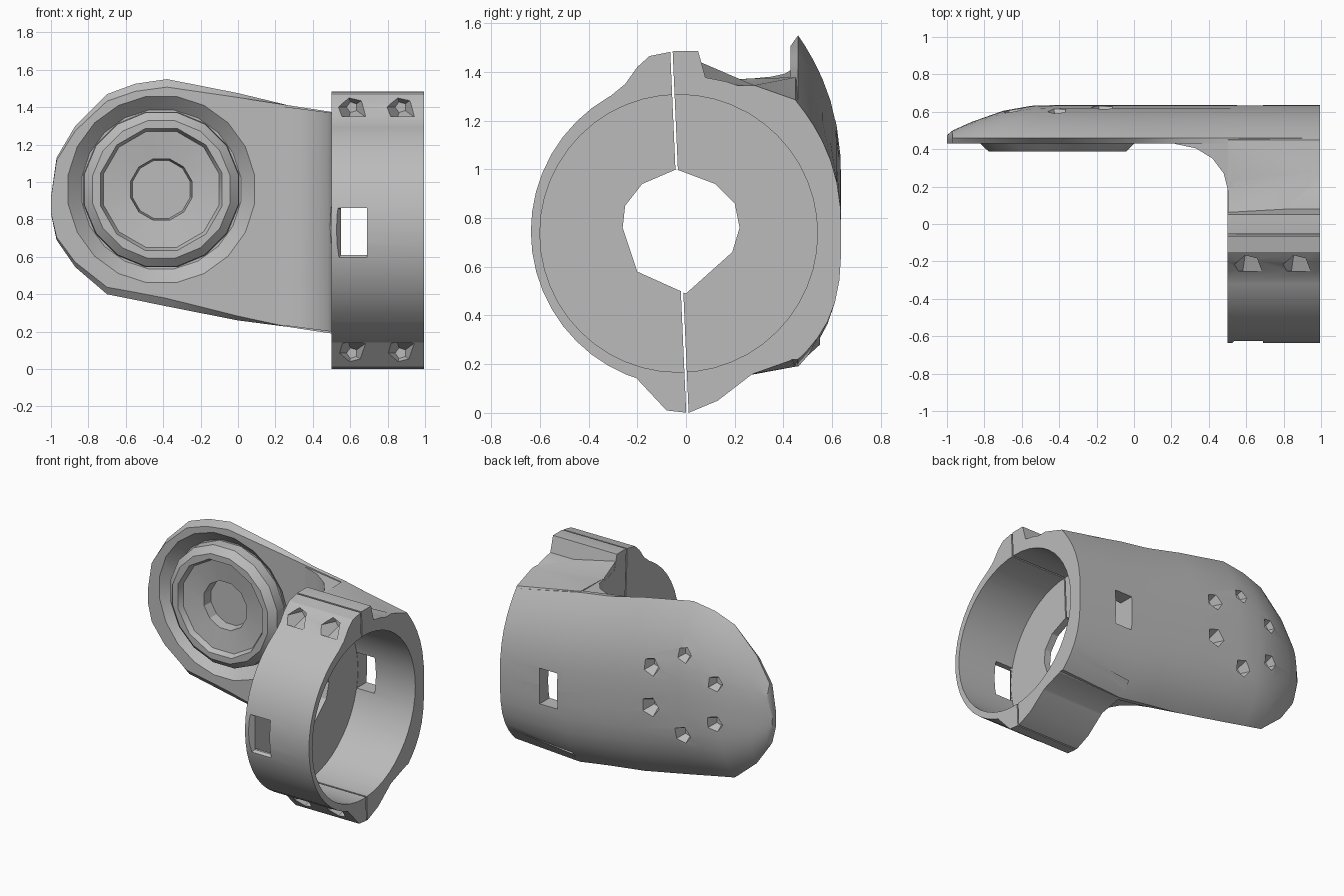
import bpy, bmesh
from math import sin, cos, pi, radians

cube = bpy.data.objects.get("Cube")
if cube:
    bpy.data.objects.remove(cube, do_unlink=True)

grey = bpy.data.materials.new("light grey plastic")
grey.use_nodes = True
COLOUR = (0.5, 0.5, 0.5, 1)
grey.diffuse_color = COLOUR
grey.node_tree.nodes["Principled BSDF"].inputs["Base Color"].default_value = COLOUR


def loft(name, rings):
    """Skin a list of equal-length point rings and cap both ends."""
    bm = bmesh.new()
    rows = [[bm.verts.new(p) for p in ring] for ring in rings]
    n = len(rows[0])
    bm.faces.new(rows[0])
    bm.faces.new(rows[-1])
    for a, b in zip(rows, rows[1:]):
        for i in range(n):
            j = (i + 1) % n
            bm.faces.new((a[i], a[j], b[j], b[i]))
    bmesh.ops.recalc_face_normals(bm, faces=bm.faces)
    mesh = bpy.data.meshes.new(name)
    bm.to_mesh(mesh)
    bm.free()
    mesh.materials.append(grey)
    obj = bpy.data.objects.new(name, mesh)
    bpy.context.collection.objects.link(obj)
    return obj


def prism_x(name, yz, x0, x1):
    return loft(name, [[(x, y, z) for y, z in yz] for x in (x0, x1)])


def box(name, x, y, z):
    return prism_x(name, [(y[0], z[0]), (y[1], z[0]), (y[1], z[1]), (y[0], z[1])], *x)


def lathe_y(name, profile, cx, cz, n):
    """Stack circles of (radius, y) along the y axis."""
    ring = [2 * pi * (i + 0.5) / n for i in range(n)]
    return loft(name, [[(cx + r * cos(a), y, cz + r * sin(a)) for a in ring]
                       for r, y in profile])


def circle(cy, cz, r, n):
    return [(cy + r * cos(2 * pi * i / n), cz + r * sin(2 * pi * i / n)) for i in range(n)]


def combine(target, other, operation):
    mod = target.modifiers.new(operation, 'BOOLEAN')
    mod.operation, mod.solver, mod.object = operation, 'EXACT', other
    bpy.context.view_layer.objects.active = target
    bpy.ops.object.modifier_apply(modifier=mod.name)
    bpy.data.objects.remove(other, do_unlink=True)


def cut(target, other):
    combine(target, other, 'DIFFERENCE')


def join(target, other):
    combine(target, other, 'UNION')


# Clamp ring with bolt lugs, end wall and hub hole
X0, X1 = 0.5, 0.995
TOP_LUG = [(-0.36, 1.26), (-0.25, 1.35), (-0.2, 1.42), (-0.15, 1.465), (-0.05, 1.485),
           (0.05, 1.485), (0.09, 1.34), (0.12, 1.25), (0, 1.15)]
LOW_LUG = [(-0.4, 0.25), (-0.22, 0.16), (-0.08, 0.01), (0.01, 0), (0.13, 0.05),
           (0.26, 0.15), (0.4, 0.25), (0, 0.35)]
HUB = [(-0.04, 1), (0.12, 0.94), (0.2, 0.86), (0.22, 0.76), (0.19, 0.66), (0, 0.49),
       (-0.2, 0.58), (-0.26, 0.76), (-0.25, 0.85), (-0.18, 0.94)]


def clamp_ring(name):
    ring = prism_x(name, circle(0, 0.745, 0.637, 48), X0, X1)
    for lug in (TOP_LUG, LOW_LUG):
        join(ring, prism_x("lug", lug, X0, X1))
    return ring


def half_space(side):
    """Slab on one side of the slightly tilted split line, covering half the gap."""
    near, far = -0.005 * side, 2 * side
    lean = 0.0442
    line = [(near, -1), (far, -1), (far, 1), (near, 1)]
    return prism_x("split_cutter", [(-0.0275 + y - lean * z, 0.755 + z) for y, z in line], -2, 2)


def hollow(part):
    """Bore, hub hole and the window through both walls."""
    cut(part, prism_x("bore_cutter", circle(-0.03, 0.737, 0.57, 48), X0 + 0.05, 1.2))
    cut(part, prism_x("hub_cutter", HUB, 0.3, 0.7))
    cut(part, box("window_cutter", (0.552, 0.69), (-1, 1), (0.61, 0.86)))


clamp_cap = clamp_ring("clamp_cap")
cut(clamp_cap, half_space(1))
hollow(clamp_cap)
# Flared window mouth and bolt recesses on the cap
cut(clamp_cap, loft("mouth_cutter", [
    [(x0, y, z0), (0.69, y, z0), (0.69, y, z1), (x0, y, z1)]
    for x0, y, z0, z1 in ((0.51, -0.66, 0.56, 0.87), (0.56, -0.59, 0.62, 0.85))]))
for x in (0.61, 0.87):
    for z, y in ((1.4, -0.25), (0.085, -0.2)):
        cut(clamp_cap, lathe_y("bolt_cutter", [(0.09, y), (0.03, y + 0.13)], x, z, 5))

# Arm plate: flat inner face with bevelled rim, bowed outer face, thinned round tip
STATIONS = [(-1, 0.83, 0.92, 0.475), (-0.97, 0.69, 1.13, 0.5), (-0.87, 0.545, 1.3, 0.545),
            (-0.7, 0.4, 1.47, 0.605), (-0.55, 0.37, 1.525, 0.632), (-0.38, 0.335, 1.55, 0.637),
            (0, 0.26, 1.475, 0.637), (0.27, 0.225, 1.41, 0.637),
            (0.5, 0.19, 1.375, 0.637), (X1, 0.22, 1.27, 0.637)]
STEPS = 16


def plate_section(x, low, high, bulge):
    mid, half = (low + high) / 2, (high - low) / 2
    edge = 0.46
    inset = 1 - 0.07 * min(1, max(0, (0.27 - x) / 0.5))
    pts = [(x, 0.43, mid - inset * half), (x, 0.43, mid + inset * half)]
    for i in range(STEPS + 1):
        t = cos(pi * i / STEPS)
        power = 2.4 if t > 0 else 3.3
        pts.append((x, edge + (bulge - edge) * (1 - abs(t) ** power), mid + half * t))
    return pts


arm = clamp_ring("arm_bracket")
cut(arm, half_space(-1))
join(arm, loft("plate", [plate_section(*s) for s in STATIONS]))

# Curved web blending the plate into the end wall, following the plate's taper
WEB = [(0.22, 0.428), (0.33, 0.405), (0.42, 0.35), (0.48, 0.27), (0.502, 0.18),
       (0.53, 0.18), (0.53, 0.45), (0.22, 0.45)]
join(arm, loft("web", [[(x, y, z + slope * (0.5 - x)) for x, y in WEB]
                       for z, slope in ((0.2, 0.13), (1.37, 0.13))]))

# Shoulders easing the web and plate edges down into the clamp ring
SHOULDERS = {
    "top_shoulder": ([(0.06, 1.44), (0.19, 1.37), (0.45, 1.378), (0.54, 1.24), (0.1, 1.1)],
                     [(0.08, 1.34), (0.28, 1.345), (0.45, 1.285), (0.54, 1.15), (0.1, 1.1)]),
    "low_shoulder": ([(0.1, 0.12), (0.26, 0.155), (0.45, 0.19), (0.55, 0.28), (0.1, 0.4)],
                     [(0.1, 0.12), (0.26, 0.155), (0.43, 0.215), (0.55, 0.33), (0.1, 0.4)]),
}
for name, ends in SHOULDERS.items():
    join(arm, loft(name, [[(x, y, z) for y, z in end] for x, end in zip((0.502, X1), ends)]))
hollow(arm)

# Joint socket: sloped groove, raised rim, shallow dish and well
CX, CZ = -0.41, 0.96
cut(arm, lathe_y("groove_cutter", [(0.53, 0.3), (0.515, 0.42), (0.43, 0.5)], CX, CZ, 20))
join(arm, lathe_y("rim", [(0.425, 0.53), (0.42, 0.43), (0.375, 0.388)], CX, CZ, 16))
dish = [(0.345, 0.37), (0.32, 0.425), (0.17, 0.445), (0.16, 0.51)]
cut(arm, lathe_y("dish_cutter", dish, CX, CZ, 12))

# Six blind screw holes on the outer face
for k in range(6):
    a = radians(30 + 60 * k)
    cut(arm, lathe_y("screw_cutter", [(0.03, 0.555), (0.1, 0.7)],
                     CX + 0.28 * cos(a), CZ + 0.28 * sin(a), 5))

# Smooth shading with crisp edges
for obj in (clamp_cap, arm):
    bpy.ops.object.select_all(action='DESELECT')
    obj.select_set(True)
    bpy.context.view_layer.objects.active = obj
    bpy.ops.object.shade_smooth_by_angle(angle=radians(28))
